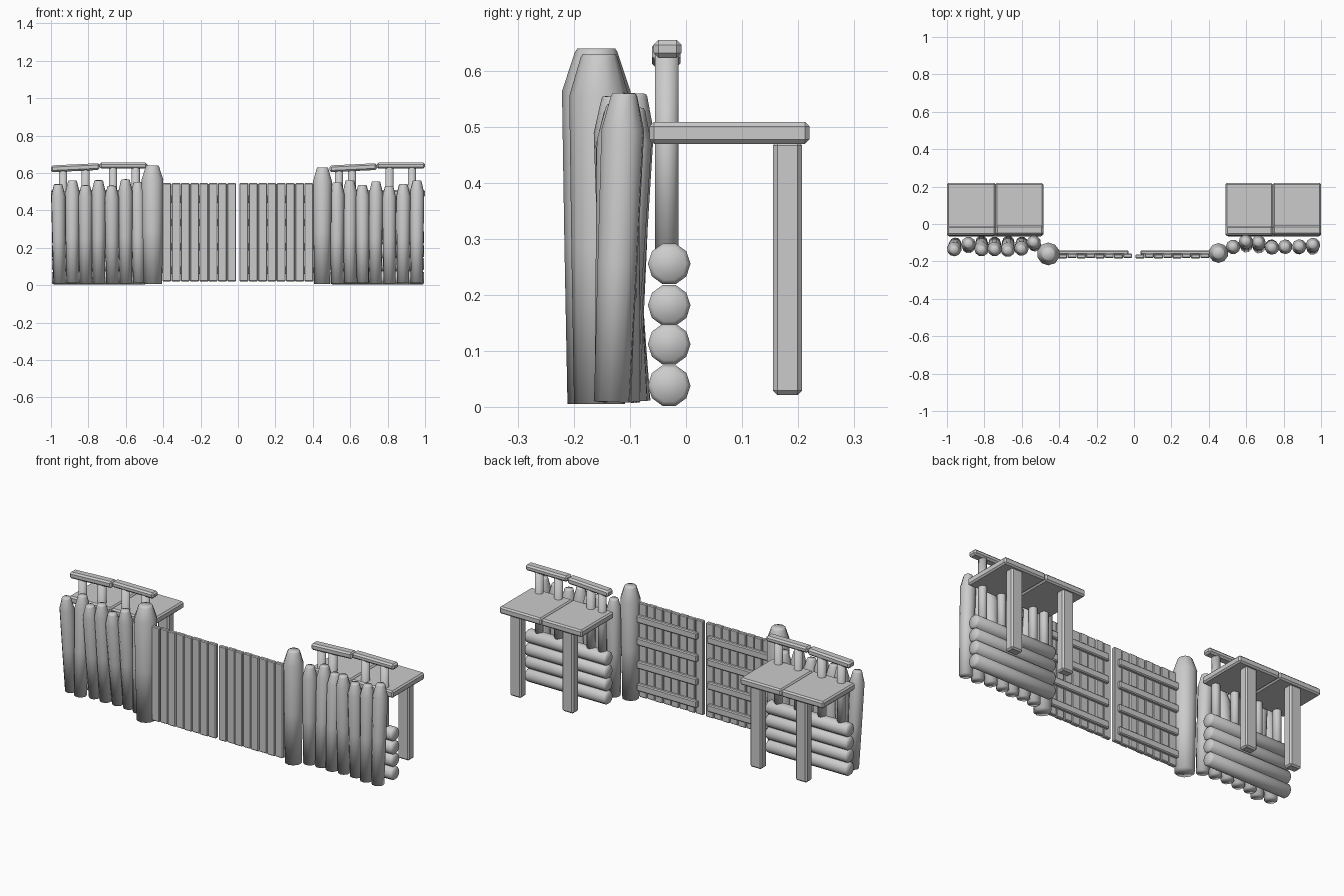
import bpy, bmesh, math
from mathutils import Vector

if "Cube" in bpy.data.objects:
    bpy.data.objects.remove(bpy.data.objects["Cube"])


def log(name, a, b, profile, sides=10):
    """Round timber from a to b; profile is (distance fraction, radius)."""
    a, b = Vector(a), Vector(b)
    rot = (b - a).to_track_quat('Z', 'Y')
    bm = bmesh.new()
    rings = []
    for t, r in profile:
        c = a.lerp(b, t)
        rings.append([bm.verts.new(c + rot @ Vector((
            r * math.cos(2 * math.pi * i / sides),
            r * math.sin(2 * math.pi * i / sides), 0))) for i in range(sides)])
    for lo, hi in zip(rings, rings[1:]):
        for i in range(sides):
            j = (i + 1) % sides
            bm.faces.new((lo[i], lo[j], hi[j], hi[i]))
    bm.faces.new(rings[0][::-1])
    bm.faces.new(rings[-1])
    for f in bm.faces:
        f.smooth = True
    return finish(name, bm)


def box(name, lo, hi, bevel=0.006):
    """Bevelled block between two corners."""
    bm = bmesh.new()
    bmesh.ops.create_cube(bm, size=1)
    lo, hi = Vector(lo), Vector(hi)
    for v in bm.verts:
        v.co = (lo + hi) / 2 + v.co * (hi - lo)
    if bevel:
        bmesh.ops.bevel(bm, geom=bm.edges[:], offset=bevel, segments=1, affect='EDGES')
    return finish(name, bm)


def finish(name, bm):
    me = bpy.data.meshes.new(name)
    bm.to_mesh(me)
    bm.free()
    ob = bpy.data.objects.new(name, me)
    bpy.context.collection.objects.link(ob)
    return ob


def stake_profile(r):
    return [(0, r * 0.84), (0.45, r * 0.93), (0.88, r), (0.99, r * 0.62), (1, r * 0.55)]


# Leaning palisade stakes: bottom x, bottom y, top x, top y, height
stakes = [
    (-0.955, -0.105, -0.962, -0.138, 0.54), (-0.885, -0.125, -0.885, -0.105, 0.56),
    (-0.815, -0.095, -0.815, -0.140, 0.535), (-0.745, -0.100, -0.745, -0.138, 0.56),
    (-0.672, -0.095, -0.675, -0.143, 0.53), (-0.600, -0.100, -0.602, -0.135, 0.565),
    (-0.530, -0.115, -0.537, -0.098, 0.55),
    (0.530, -0.125, 0.530, -0.122, 0.55), (0.600, -0.120, 0.598, -0.092, 0.56),
    (0.668, -0.125, 0.665, -0.096, 0.535), (0.735, -0.115, 0.738, -0.127, 0.555),
    (0.810, -0.115, 0.808, -0.123, 0.53), (0.882, -0.130, 0.884, -0.119, 0.54),
    (0.955, -0.132, 0.957, -0.110, 0.56)]
for i, (x0, y0, x1, y1, h) in enumerate(stakes):
    log(f"palisade_stake_{i}", (x0, y0, 0.01), (x1, y1, h), stake_profile(0.039))

# Gate posts
log("gate_post_left", (-0.455, -0.160, 0.006), (-0.458, -0.160, 0.64), stake_profile(0.061))
log("gate_post_right", (0.450, -0.155, 0.006), (0.452, -0.155, 0.63), stake_profile(0.053))

# Gate leaves: planks with cross bars behind
for side, x0, bar in (("left", -0.405, (-0.405, -0.03)), ("right", 0.008, (0.035, 0.405))):
    for i in range(8):
        x = x0 + i * 0.0496
        y = -0.184 + 0.003 * (i % 2)
        box(f"gate_plank_{side}_{i}", (x, y, 0.02), (x + 0.048, y + 0.022, 0.545), 0.004)
    for i, z in enumerate((0.08, 0.205, 0.335, 0.46)):
        box(f"gate_bar_{side}_{i}", (bar[0], -0.163, z - 0.02), (bar[1], -0.141, z + 0.02), 0.005)

# Walkways behind the palisade
walkways = [
    ("left", -1.0, -0.74, -0.485, (-0.573, -0.853), (-0.935, -0.815, -0.668, -0.547)),
    ("right", 0.49, 0.742, 1.0, (0.587, 0.910), (0.540, 0.610, 0.810, 0.930))]
for side, xa, xm, xb, legs, posts in walkways:
    # Deck slabs
    box(f"deck_outer_{side}", (xa, -0.065, 0.47), (xm, 0.22, 0.509), 0.008)
    box(f"deck_inner_{side}", (xm, -0.065, 0.47), (xb, 0.22, 0.509), 0.008)
    # Deck legs
    for i, x in enumerate(legs):
        box(f"deck_leg_{side}_{i}", (x - 0.035, 0.155, 0.022), (x + 0.035, 0.207, 0.475), 0.008)
    # Stacked horizontal logs
    for i, z in enumerate((0.039, 0.113, 0.182, 0.256)):
        r = 0.038
        log(f"wall_log_{side}_{i}", (xa + 0.005, -0.03, z), (xb - 0.005, -0.03, z),
            [(0, r * 0.8), (0.02, r), (0.98, r), (1, r * 0.8)])
    # Railing posts
    for i, x in enumerate(posts):
        log(f"rail_post_{side}_{i}", (x, -0.034, 0.25), (x, -0.034, 0.635),
            [(0, 0.022), (1, 0.022)])
    # Handrail in two lengths, the first one sloping up
    rail = box(f"handrail_sloped_{side}", (xa, -0.061, 0.616), (xm, -0.01, 0.652), 0.009)
    for v in rail.data.vertices:
        v.co.z -= 0.012 * (xm - v.co.x) / (xm - xa)
    box(f"handrail_level_{side}", (xm, -0.058, 0.623), (xb, -0.008, 0.655), 0.009)
